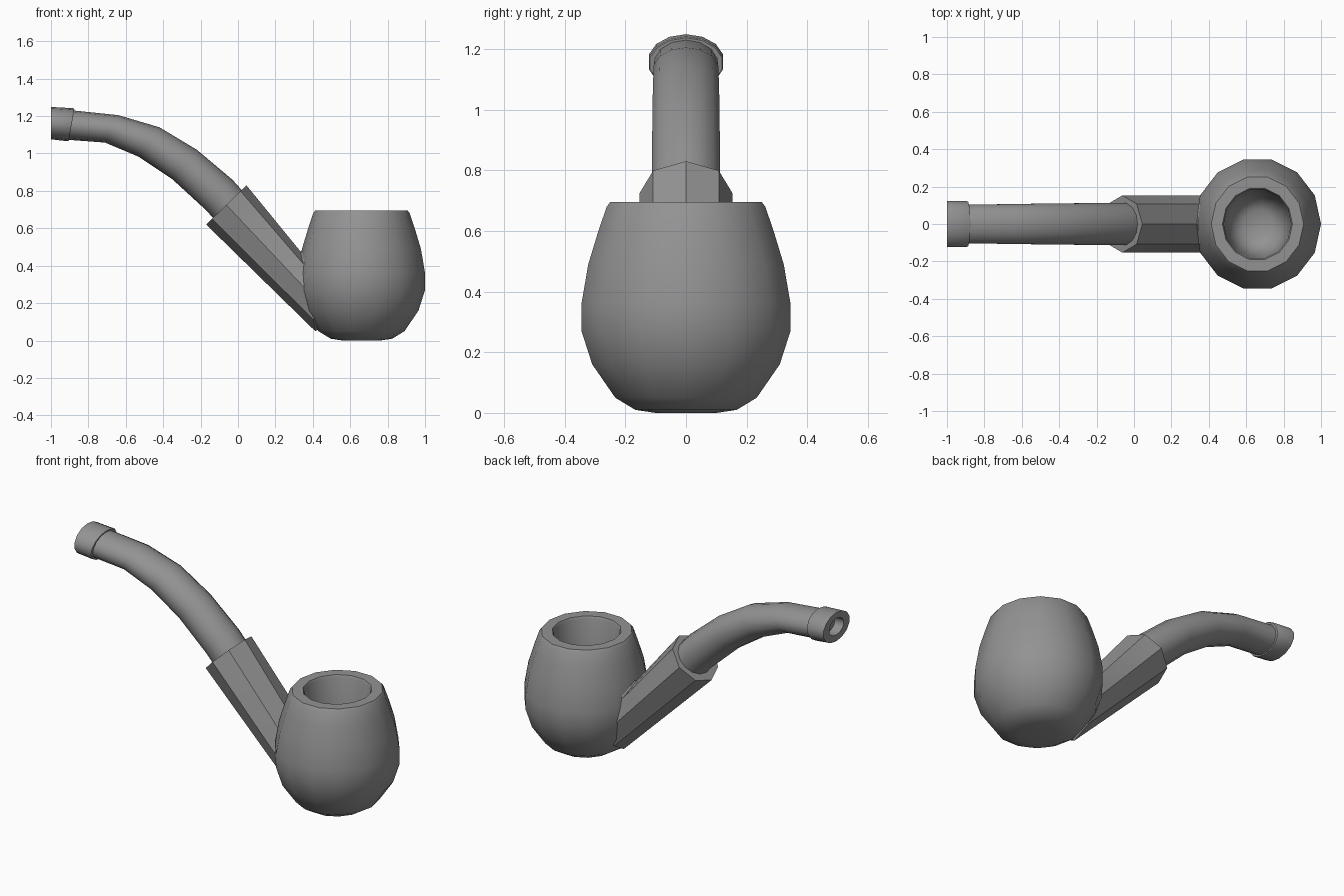
import bpy, bmesh
from math import cos, sin, pi, radians

if "Cube" in bpy.data.objects:
    bpy.data.objects.remove(bpy.data.objects["Cube"])

# Dark grey for the whole pipe
dark_grey = bpy.data.materials.new("dark_grey")
dark_grey.diffuse_color = (0.29, 0.29, 0.29, 1)
dark_grey.use_nodes = True
dark_grey.node_tree.nodes["Principled BSDF"].inputs["Base Color"].default_value = dark_grey.diffuse_color


def loft(name, rings, n, smooth):
    """Skin elliptical n-sided rings. Each ring: (centre x, centre z, axis x, axis z, y radius)."""
    bm = bmesh.new()
    loops = []
    for cx, cz, ux, uz, ry in rings:
        loops.append([bm.verts.new((cx + ux * cos(a), ry * sin(a), cz + uz * cos(a)))
                      for a in (2 * pi * i / n for i in range(n))])
    for a, b in zip(loops, loops[1:]):
        for i in range(n):
            j = (i + 1) % n
            bm.faces.new((a[i], a[j], b[j], b[i]))
    bm.faces.new(loops[0])
    bm.faces.new(loops[-1])
    bmesh.ops.recalc_face_normals(bm, faces=bm.faces)
    mesh = bpy.data.meshes.new(name)
    bm.to_mesh(mesh)
    bm.free()
    mesh.materials.append(dark_grey)
    obj = bpy.data.objects.new(name, mesh)
    bpy.context.collection.objects.link(obj)
    bpy.ops.object.select_all(action='DESELECT')
    obj.select_set(True)
    bpy.context.view_layer.objects.active = obj
    bpy.ops.object.shade_smooth_by_angle(angle=radians(smooth))
    return obj


def span(top, bottom, ry, n):
    """Ring from its upper and lower silhouette points in the xz plane."""
    k = 2 if n % 2 == 0 and n % 4 == 0 else 1 + cos(pi / n)
    ux, uz = (top[0] - bottom[0]) / k, (top[1] - bottom[1]) / k
    return (top[0] - ux, top[1] - uz, ux, uz, ry)


SIDES = 14

# Bowl: outer wall, rim, then down the rounded tobacco chamber (radius, height)
bowl_profile = [(0.10, 0.0), (0.165, 0.01), (0.23, 0.05), (0.305, 0.16), (0.34, 0.27),
                (0.34, 0.36), (0.318, 0.49), (0.285, 0.60), (0.258, 0.68), (0.247, 0.695),
                (0.187, 0.695), (0.18, 0.68), (0.175, 0.40), (0.158, 0.28), (0.125, 0.21),
                (0.075, 0.18)]
loft("bowl", [(0.66, z, r, 0, r * 1.04) for r, z in bowl_profile], SIDES, 42)

# Shank: octagonal, flaring upward where it runs into the bowl
loft("shank", [span((0.045, 0.83), (-0.17, 0.62), 0.153, 8),
               span((0.335, 0.475), (0.413, 0.05), 0.153, 8),
               span((0.385, 0.54), (0.50, 0.10), 0.14, 8)], 8, 25)

# Curved stem
stem = [((0.06, 0.76), (-0.08, 0.60), 0.113), ((-0.03, 0.86), (-0.17, 0.70), 0.115),
        ((-0.22, 1.02), (-0.35, 0.865), 0.114), ((-0.42, 1.14), (-0.53, 0.985), 0.112),
        ((-0.64, 1.205), (-0.71, 1.06), 0.109), ((-0.88, 1.23), (-0.905, 1.075), 0.106),
        ((-0.91, 1.232), (-0.93, 1.077), 0.106)]
loft("stem", [span(t, b, ry, SIDES) for t, b, ry in stem], SIDES, 50)

# Mouthpiece collar with draw hole
collar = [((-0.875, 1.237), (-0.905, 1.069), 0.122), ((-0.882, 1.242), (-0.912, 1.068), 0.126),
          ((-1.0, 1.249), (-1.0, 1.078), 0.126), ((-1.0, 1.212), (-1.0, 1.115), 0.07),
          ((-0.94, 1.207), (-0.94, 1.110), 0.07)]
loft("mouthpiece_collar", [span(t, b, ry, SIDES) for t, b, ry in collar], SIDES, 50)
